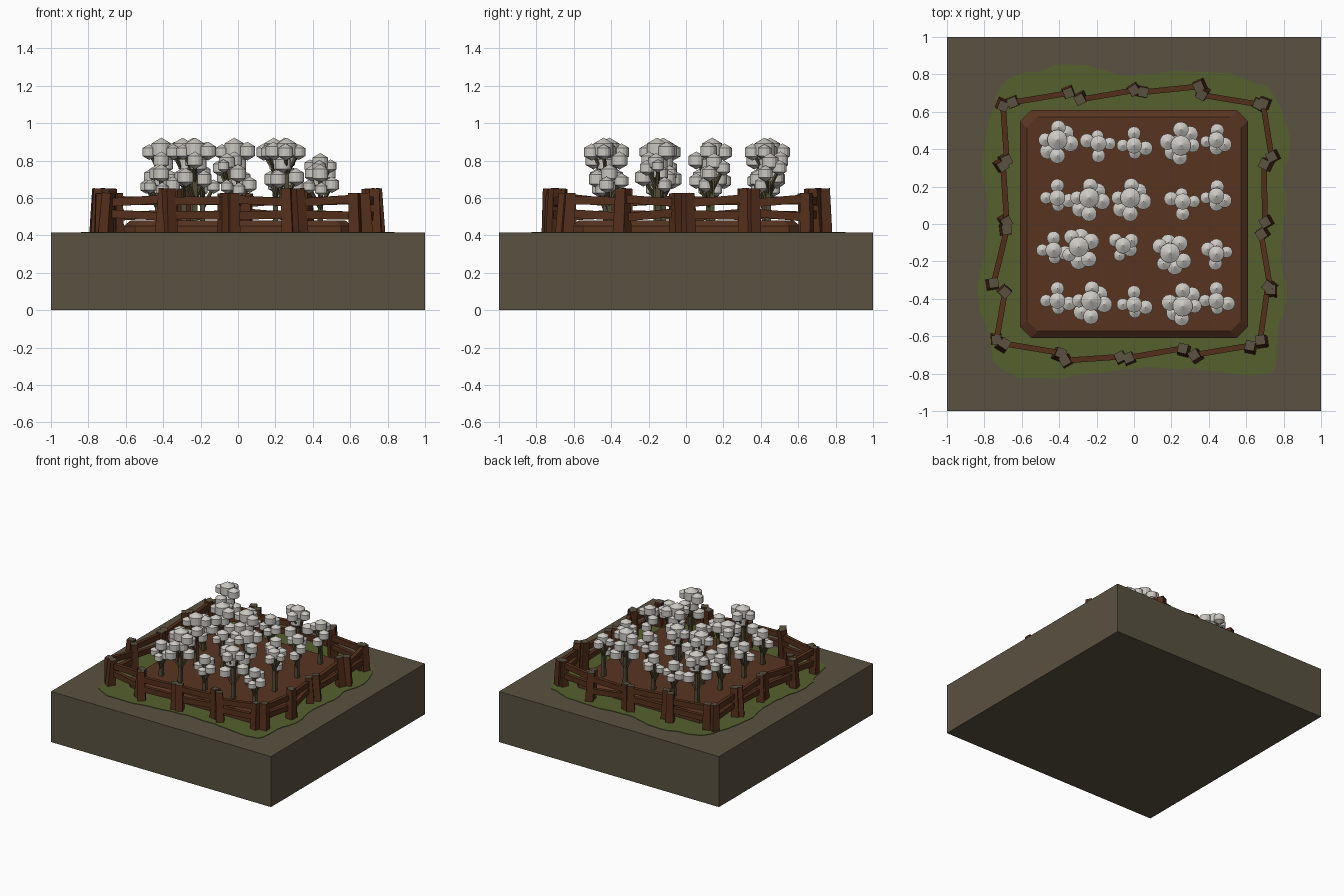
import bpy, bmesh, math, random
from mathutils import Vector, Matrix

if "Cube" in bpy.data.objects:
    bpy.data.objects.remove(bpy.data.objects["Cube"])

random.seed(4)
GROUND, BED_TOP = 0.415, 0.48


def material(name, r, g, b):
    m = bpy.data.materials.new(name)
    lin = [((c / 255 + 0.055) / 1.055) ** 2.4 for c in (r, g, b)]
    m.diffuse_color = (*lin, 1)
    m.use_nodes = True
    m.node_tree.nodes["Principled BSDF"].inputs["Base Color"].default_value = m.diffuse_color
    return m


EARTH = material("grey brown earth", 90, 82, 65)
GRASS = material("grass green", 86, 96, 46)
SOIL = material("tilled soil", 88, 52, 33)
WOOD = material("fence wood", 84, 47, 27)
STEM = material("olive stem", 82, 76, 54)
COTTON = material("cotton grey white", 203, 200, 194)


def finish(name, bm, *mats):
    bmesh.ops.recalc_face_normals(bm, faces=bm.faces)
    me = bpy.data.meshes.new(name)
    bm.to_mesh(me)
    bm.free()
    for m in mats:
        me.materials.append(m)
    ob = bpy.data.objects.new(name, me)
    bpy.context.collection.objects.link(ob)
    return ob


def beam(bm, a, b, across, wide, tall, flare=1.0, end_mat=None):
    """Four-sided bar from a to b; its far end cap may take another material."""
    a, b = Vector(a), Vector(b)
    d = (b - a).normalized()
    u = (across - d * across.dot(d)).normalized()
    v = d.cross(u)
    rings = []
    for p, s in ((a, flare), (b, 1.0)):
        rings.append([bm.verts.new(p + u * (i * wide * s / 2) + v * (j * tall * s / 2))
                      for i, j in ((-1, -1), (1, -1), (1, 1), (-1, 1))])
    for i in range(4):
        j = (i + 1) % 4
        bm.faces.new((rings[0][i], rings[0][j], rings[1][j], rings[1][i]))
    bm.faces.new(rings[0][::-1])
    cap = bm.faces.new(rings[1])
    if end_mat is not None:
        cap.material_index = end_mat


def prism(name, outline, levels, mat):
    """Stack of scaled outlines: levels are (z, inset)."""
    bm = bmesh.new()
    rings = []
    for z, inset in levels:
        rings.append([bm.verts.new((x * (1 - inset), y * (1 - inset), z)) for x, y in outline])
    n = len(outline)
    for lo, hi in zip(rings, rings[1:]):
        for i in range(n):
            bm.faces.new((lo[i], lo[(i + 1) % n], hi[(i + 1) % n], hi[i]))
    bm.faces.new(rings[0][::-1])
    bm.faces.new(rings[-1])
    return finish(name, bm, mat)


# Ground block
prism("ground_block", [(-1, -1), (1, -1), (1, 1), (-1, 1)], [(0, 0), (GROUND, 0)], EARTH)

# Grass patch with a wavy edge
edge = [(.84, .45), (.80, .25), (.81, .08), (.79, -.15), (.81, -.38), (.77, -.58), (.73, -.79),
        (.52, -.80), (.25, -.77), (0, -.77), (-.25, -.80), (-.48, -.83), (-.72, -.78), (-.78, -.58),
        (-.84, -.36), (-.80, -.15), (-.78, .05), (-.81, .28), (-.79, .50), (-.70, .74), (-.52, .82),
        (-.30, .85), (-.08, .80), (.15, .81), (.40, .82), (.62, .77), (.76, .68)]
outline = []
for i in range(len(edge)):
    p0, p1, p2, p3 = [Vector(edge[(i + k) % len(edge)]) for k in (-1, 0, 1, 2)]
    for t in (0, .25, .5, .75):
        p = 0.5 * (2 * p1 + (p2 - p0) * t + (2 * p0 - 5 * p1 + 4 * p2 - p3) * t * t
                   + (3 * p1 - p0 - 3 * p2 + p3) * t ** 3)
        outline.append(tuple(p * random.uniform(0.99, 1.01)))
prism("grass_patch", outline, [(GROUND - .01, 0), (GROUND + .004, 0)], GRASS)

# Soil bed with cut corners and a sloped rim
s, c = 0.61, 0.55
prism("soil_bed", [(s, -c), (s, c), (c, s), (-c, s), (-s, c), (-s, -c), (-c, -s), (c, -s)],
      [(GROUND - .01, 0), (.45, 0), (BED_TOP, .06)], SOIL)

# Fence panels: start and end post of each
panels = [
    (-.65, .65, -.35, .70), (-.29, .665, 0, .715), (.05, .705, .345, .735), (.36, .69, .665, .64),
    (.69, .645, .735, .36), (.695, .32, .70, .01), (.68, -.055, .73, -.35), (.715, -.335, .675, -.62),
    (.62, -.65, .32, -.70), (.26, -.665, -.03, -.715), (-.075, -.71, -.37, -.73), (-.39, -.69, -.69, -.64),
    (-.735, -.62, -.69, -.365), (-.75, -.315, -.68, -.03), (-.68, .01, -.70, .31), (-.68, .34, -.70, .63)]
posts, rails = bmesh.new(), bmesh.new()
for k, (x0, y0, x1, y1) in enumerate(panels):
    along = Vector((x1 - x0, y1 - y0, 0)).normalized()
    for end, (x, y) in enumerate(((x0, y0), (x1, y1))):
        top = .625 if end == k % 2 else .65
        lean = along * random.uniform(-.012, .012)
        out = Vector((x, y, 0)).normalized() * random.uniform(.0, .02)
        turn = Matrix.Rotation(random.uniform(.2, .6) * random.choice((-1, 1)), 3, 'Z') @ along
        beam(posts, Vector((x, y, GROUND - .01)) + lean + out, (x, y, top), turn, .052, .052, 1.15, 1)
    side = Vector((-along.y, along.x, 0))
    for z in (.508, .585):
        dz = random.uniform(-.014, .014)
        beam(rails, (x0, y0, z - dz), (x1, y1, z + dz), side, .03, .044)
finish("fence_posts", posts, WOOD, EARTH)
finish("fence_rails", rails, WOOD)

# Cotton plants: bolls are (dx, dy, height, radius)
large = [(0, .01, .86, .062), (.005, .075, .845, .046), (.07, -.01, .85, .05), (-.065, .01, .845, .042),
         (0, -.075, .80, .048), (.02, 0, .78, .05), (-.05, -.05, .71, .05), (.045, .045, .70, .05)]
small = [(0, 0, .73, .05), (.0, .065, .69, .042), (.062, -.015, .67, .044),
         (-.06, 0, .66, .038), (.005, -.04, .645, .038)]
medium = [(0, .01, .79, .05), (.005, .06, .76, .042), (.045, -.015, .73, .044),
          (-.055, .0, .77, .036), (.0, -.035, .67, .042)]
# plants are (x, y, kind, turn in degrees)
plants = [
    (-.41, .44, large, 0), (-.19, .43, small, 180), (0, .42, small, 0), (.25, .43, large, 180), (.44, .44, medium, 0),
    (-.41, .14, small, 0), (-.24, .13, large, 0), (-.02, .13, large, 0), (.26, .12, small, 180), (.44, .14, medium, 0),
    (-.43, -.14, small, 0), (-.29, -.13, large, 40), (-.05, -.12, medium, 60), (.20, -.16, large, 60),
    (.44, -.15, medium, 180),
    (-.41, -.41, small, 0), (-.23, -.42, large, 0), (0, -.43, small, 0), (.26, -.43, large, 180), (.44, -.41, small, 0)]
bolls, stems = bmesh.new(), bmesh.new()
X = Vector((1, 0, 0))
for x, y, kind, turn in plants:
    spin = Matrix.Rotation(math.radians(turn), 3, 'Z')
    root = Vector((x, y, BED_TOP - .01))
    crown = Vector((x, y, kind[0][2]))
    beam(stems, root, crown, X, .022, .022, 1.3)
    for dx, dy, z, r in kind:
        p = Vector((x, y, z)) + spin @ Vector((dx, dy, 0))
        # hexagon-profiled boll
        bmesh.ops.create_uvsphere(bolls, u_segments=14, v_segments=3, radius=r,
                                  matrix=Matrix.Translation(p))
        if dx * dx + dy * dy > .0008:
            beam(stems, (x, y, max(BED_TOP + .03, z - .12)), p, Vector((.6, .8, .1)), .014, .014)
finish("cotton_bolls", bolls, COTTON)
finish("cotton_stems", stems, STEM)
